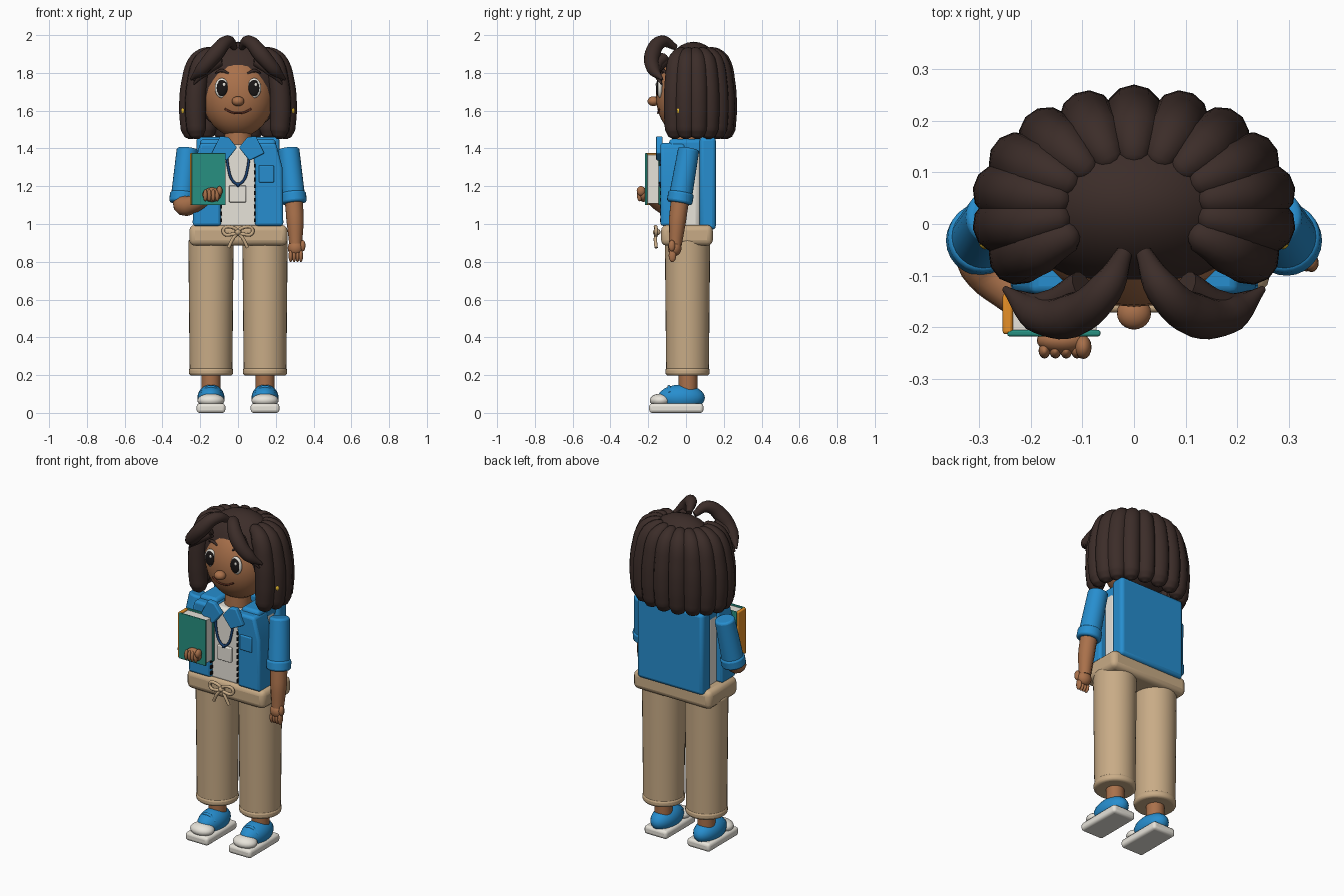
import bpy, bmesh, math
from mathutils import Vector, Matrix

if "Cube" in bpy.data.objects:
    bpy.data.objects.remove(bpy.data.objects["Cube"])

COL = dict(hair=(.045, .026, .022), skin=(.40, .165, .07), blue=(.02, .27, .62), tan=(.58, .41, .24),
           white=(.80, .77, .70), teal=(.02, .28, .22), orange=(.80, .28, .02), dark=(.01, .008, .008),
           navy=(.01, .05, .16), gold=(.8, .5, .03), lip=(.12, .03, .015))
MATS = {}


def finish(ob, mat, bevel=0.0):
    if mat not in MATS:
        MATS[mat] = bpy.data.materials.new(mat)
        MATS[mat].diffuse_color = (*COL[mat], 1)
    ob.data.materials.clear()
    ob.data.materials.append(MATS[mat])
    if bevel:
        m = ob.modifiers.new("bevel", 'BEVEL')
        m.width, m.segments, m.limit_method = bevel, 3, 'ANGLE'
    bpy.ops.object.select_all(action='DESELECT')
    ob.select_set(True)
    bpy.context.view_layer.objects.active = ob
    bpy.ops.object.shade_smooth_by_angle(angle=math.radians(40))
    return ob


def from_bm(name, bm, mat, bevel=0.0):
    bmesh.ops.recalc_face_normals(bm, faces=bm.faces)
    me = bpy.data.meshes.new(name)
    bm.to_mesh(me)
    bm.free()
    ob = bpy.data.objects.new(name, me)
    bpy.context.collection.objects.link(ob)
    return finish(ob, mat, bevel)


def ball(name, c, r, mat, seg=24):
    bm = bmesh.new()
    bmesh.ops.create_uvsphere(bm, u_segments=seg, v_segments=seg // 2, radius=1,
                              matrix=Matrix.Translation(c) @ Matrix.Diagonal((*r, 1)))
    return from_bm(name, bm, mat)


def box(name, lo, hi, mat, bevel=0.01):
    lo, hi = Vector(lo), Vector(hi)
    bm = bmesh.new()
    bmesh.ops.create_cube(bm, size=1, matrix=Matrix.Translation((lo + hi) / 2) @ Matrix.Diagonal((*(hi - lo), 1)))
    return from_bm(name, bm, mat, bevel)


def rod(name, a, b, ra, rb, mat, bevel=0.01, seg=24):
    a, b = Vector(a), Vector(b)
    rot = (b - a).to_track_quat('Z', 'Y').to_matrix().to_4x4()
    bm = bmesh.new()
    bmesh.ops.create_cone(bm, cap_ends=True, segments=seg, radius1=ra, radius2=rb, depth=(b - a).length,
                          matrix=Matrix.Translation((a + b) / 2) @ rot)
    return from_bm(name, bm, mat, bevel)


def plate(name, xz, y0, y1, mat, bevel=0.01):
    bm = bmesh.new()
    f = bm.faces.new([bm.verts.new((x, y0, z)) for x, z in xz])
    ext = bmesh.ops.extrude_face_region(bm, geom=[f])['geom']
    bmesh.ops.translate(bm, vec=(0, y1 - y0, 0), verts=[v for v in ext if isinstance(v, bmesh.types.BMVert)])
    return from_bm(name, bm, mat, bevel)


def tube(name, pts, radii, mat, closed=False, res=5):
    cu = bpy.data.curves.new(name, 'CURVE')
    cu.dimensions, cu.bevel_depth, cu.bevel_resolution = '3D', 1, 4
    cu.resolution_u, cu.use_fill_caps = res, True
    sp = cu.splines.new('BEZIER')
    sp.bezier_points.add(len(pts) - 1)
    if isinstance(radii, float):
        radii = [radii] * len(pts)
    for bp, p, r in zip(sp.bezier_points, pts, radii):
        bp.co, bp.radius = p, r
        bp.handle_left_type = bp.handle_right_type = 'AUTO'
    sp.use_cyclic_u = closed
    tmp = bpy.data.objects.new(name, cu)
    bpy.context.collection.objects.link(tmp)
    dg = bpy.context.evaluated_depsgraph_get()
    me = bpy.data.meshes.new_from_object(tmp.evaluated_get(dg))
    bpy.data.objects.remove(tmp)
    ob = bpy.data.objects.new(name, me)
    bpy.context.collection.objects.link(ob)
    return finish(ob, mat)


# head and face
ball("head", (0, 0, 1.68), (.19, .16, .22), 'skin', 32)
ball("nose", (0, -.172, 1.65), (.033, .032, .026), 'skin')
rod("neck", (0, 0, 1.38), (0, 0, 1.52), .075, .07, 'skin')
tube("mouth", [(-.07, -.142, 1.61), (-.035, -.147, 1.592), (0, -.148, 1.587), (.035, -.147, 1.592),
               (.07, -.142, 1.61)], .005, 'lip')
for s in (-1, 1):
    ball("eye_white", (s * .086, -.138, 1.72), (.037, .016, .053), 'white')
    ball("pupil", (s * .084, -.148, 1.72), (.029, .011, .043), 'dark')
    ball("eye_glint", (s * .084 + .01, -.157, 1.738), (.008, .004, .01), 'white', 12)
    tube("eyebrow", [(s * .05, -.124, 1.797), (s * .085, -.12, 1.812), (s * .12, -.106, 1.8)],
         [.005, .009, .004], 'hair')
    ball("ear", (s * .19, 0, 1.66), (.025, .035, .05), 'skin', 16)
    ball("earring", (s * .288, -.035, 1.6), (.012, .014, .018), 'gold', 12)

# hair: cap, ring of thick locks, two swept bangs
ball("hair_cap", (0, .04, 1.725), (.235, .17, .24), 'hair', 32)
for i in range(13):
    a = math.radians(-30 + 20 * i)
    prof = [(.5, 1.90, .012), (.56, 1.905, .032), (.82, 1.865, .052), (.98, 1.74, .056), (1.02, 1.6, .056),
            (1.0, 1.50, .052), (.99, 1.465, .036), (.985, 1.45, .012)]
    tube("hair_lock", [(.255 * f * math.cos(a), .03 + .18 * f * math.sin(a), z) for f, z, r in prof],
         [r for f, z, r in prof], 'hair')
for s in (-1, 1):
    tube("hair_bang", [(s * .018, -.055, 1.935), (s * .055, -.125, 1.966), (s * .12, -.177, 1.90),
                       (s * .19, -.172, 1.82), (s * .25, -.125, 1.765)], [.016, .034, .043, .036, .006], 'hair')
    for k in range(2):
        tube("hair_wisp", [(s * .1, -.12, 1.88 - .02 * k), (s * .17, -.155, 1.83 - .02 * k),
                           (s * .235, -.13, 1.76 - .02 * k)], [.03, .026, .004], 'hair')

# shirt and jacket
box("shirt", (-.2, -.115, .97), (.2, .08, 1.42), 'white', .03)
box("jacket_back", (-.22, .072, .97), (.22, .158, 1.46), 'blue', .02)
for s in (-1, 1):
    plate("jacket_front", [(s * .09, .99), (s * .24, .99), (s * .235, 1.3), (s * .2, 1.43), (s * .07, 1.43),
                           (s * .09, 1.3)], -.135, -.005, 'blue', .015)
    box("jacket_shoulder", (s * .14 - .06, -.09, 1.37), (s * .14 + .06, .1, 1.45), 'blue', .02)
    plate("collar", [(s * .005, 1.405), (s * .06, 1.335), (s * .14, 1.375), (s * .095, 1.465), (s * .05, 1.46)],
          -.158, -.125, 'blue', .006)
    for k in range(9):
        box("zip_stitch", (s * .089 - .004, -.137, 1.01 + k * .036), (s * .089 + .004, -.118, 1.03 + k * .036),
            'dark', .001)
box("pocket", (.11, -.145, 1.22), (.19, -.13, 1.31), 'blue', .006)

# lanyard with badge
tube("lanyard", [(-.06, -.125, 1.42), (-.05, -.135, 1.29), (-.025, -.135, 1.225), (0, -.135, 1.212),
                 (.025, -.135, 1.225), (.05, -.135, 1.29), (.06, -.125, 1.42)], .007, 'navy')
ball("lanyard_clip", (0, -.135, 1.208), (.012, .01, .012), 'navy', 12)
box("badge", (-.047, -.132, 1.115), (.043, -.112, 1.203), 'white', .005)

# sleeves and arms
for s in (-1, 1):
    top, low = Vector((s * .268, .015, 1.40)), Vector((s * .297, -.035, 1.11))
    rod("sleeve", top, low, .056, .062, 'blue', .012)
    rod("sleeve_cuff", low.lerp(top, .2), low, .068, .068, 'blue', .012)
tube("left_forearm", [(.294, -.03, 1.14), (.302, -.045, 1.02), (.305, -.056, .89)], [.048, .046, .034], 'skin')
ball("left_palm", (.305, -.06, .872), (.042, .036, .042), 'skin')
ball("left_thumb", (.343, -.075, .885), (.014, .018, .03), 'skin', 16)
tube("right_forearm", [(-.296, -.03, 1.13), (-.285, -.075, 1.098), (-.235, -.125, 1.105), (-.14, -.20, 1.15)],
     [.05, .055, .047, .03], 'skin')
ball("right_palm", (-.138, -.225, 1.155), (.05, .026, .038), 'skin')
ball("right_thumb", (-.098, -.238, 1.175), (.016, .023, .026), 'skin', 16)
for k in range(4):
    ball("left_finger", (.279 + .018 * k, -.072, .833), (.0115, .02, .035), 'skin', 16)
    ball("right_finger", (-.173 + .021 * k, -.245, 1.152), (.0115, .015, .032), 'skin', 16)

# book
box("book_cover_front", (-.245, -.217, 1.1), (-.065, -.205, 1.375), 'teal', .004)
box("book_cover_back", (-.245, -.145, 1.1), (-.065, -.13, 1.375), 'teal', .004)
box("book_pages", (-.235, -.207, 1.108), (-.072, -.14, 1.367), 'white', .003)
box("book_spine", (-.254, -.213, 1.1), (-.234, -.135, 1.375), 'orange', .006)

# trousers with waistband and drawstring bow
box("waistband", (-.258, -.132, .885), (.262, .142, .995), 'tan', .03)
for s in (-1, 1):
    rod("trouser_leg", (s * .143, .008, .21), (s * .143, .008, .92), .113, .12, 'tan', .015, 32)
    rod("trouser_cuff", (s * .143, .008, .197), (s * .143, .008, .24), .117, .117, 'tan', .015, 32)
    tube("bow_loop", [(s * .005, -.158, .957), (s * .04, -.162, .985), (s * .075, -.158, .975),
                      (s * .072, -.158, .948), (s * .035, -.162, .945)], .009, 'tan', True)
    tube("bow_tail", [(0, -.155, .955), (s * .025, -.162, .925), (s * .05, -.158, .875)], .009, 'tan')
ball("bow_knot", (0, -.155, .957), (.018, .02, .018), 'tan', 16)

# ankles and shoes
for s in (-1, 1):
    x = s * .143
    rod("ankle", (x, .01, .1), (x, .01, .22), .05, .05, 'skin', 0)
    box("sole", (x - .076, -.195, 0), (x + .076, .092, .05), 'white', .016)
    ball("shoe", (x, -.025, .08), (.072, .125, .07), 'blue')
    ball("toe_cap", (x, -.135, .066), (.072, .057, .036), 'white')
    tube("shoe_strap", [(x - .05, -.085, .105), (x, -.09, .138), (x + .05, -.085, .105)], .009, 'blue')

for m in bpy.data.materials:
    if m.users and not m.is_grease_pencil:
        m.use_nodes = True
        m.node_tree.nodes["Principled BSDF"].inputs["Base Color"].default_value = m.diffuse_color
